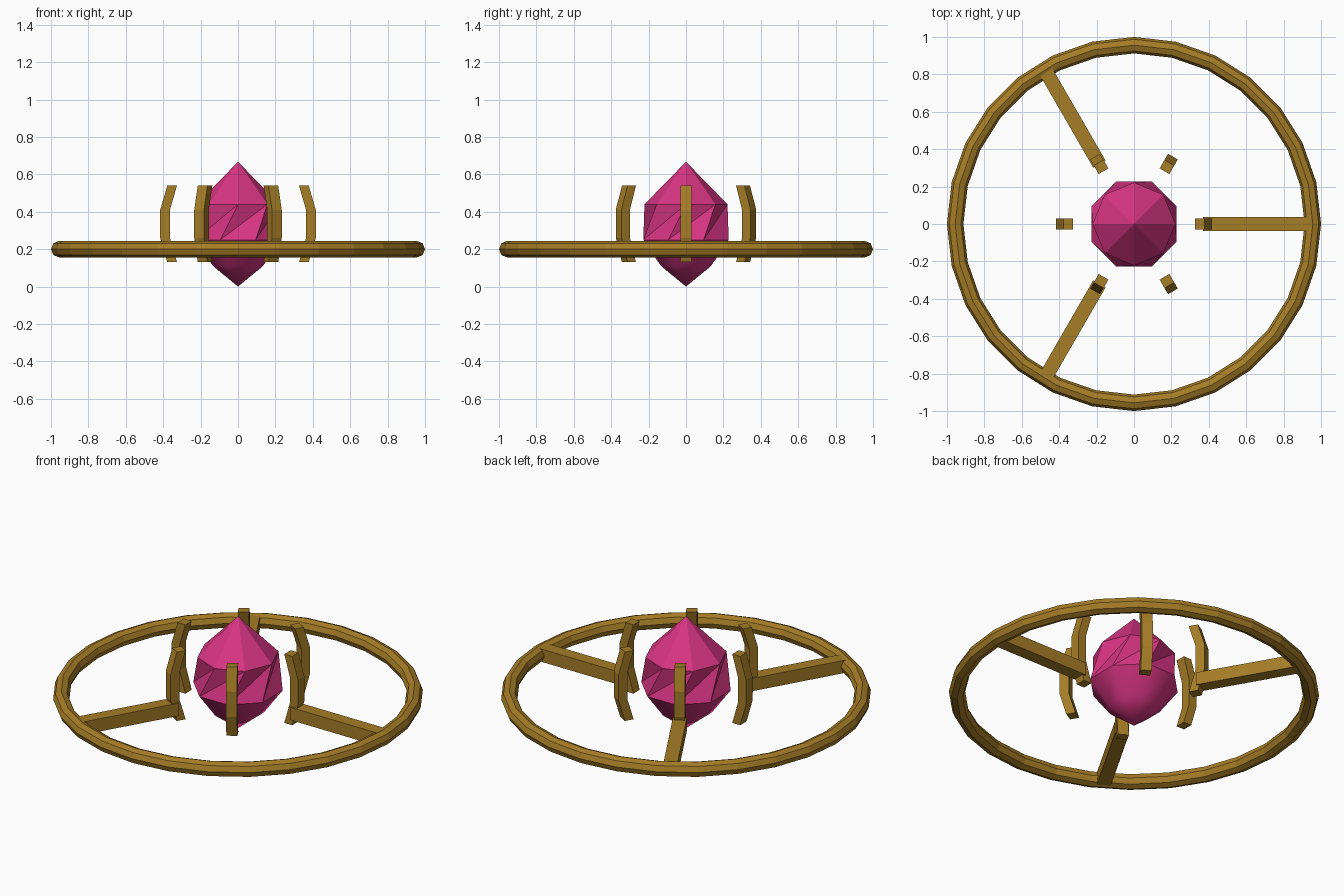
import bpy, bmesh, math
from mathutils import Matrix

cube = bpy.data.objects.get("Cube")
if cube:
    bpy.data.objects.remove(cube, do_unlink=True)


def material(name, rgb):
    m = bpy.data.materials.new(name)
    m.use_nodes = True
    m.diffuse_color = (*rgb, 1)
    bsdf = next(n for n in m.node_tree.nodes if n.type == 'BSDF_PRINCIPLED')
    bsdf.inputs["Base Color"].default_value = (*rgb, 1)
    return m


gold = material("old gold", (0.38, 0.205, 0.02))
pink = material("gem pink", (0.68, 0.035, 0.225))


def finish(bm, name, mat):
    bmesh.ops.recalc_face_normals(bm, faces=bm.faces)
    mesh = bpy.data.meshes.new(name)
    bm.to_mesh(mesh)
    bm.free()
    mesh.materials.append(mat)
    ob = bpy.data.objects.new(name, mesh)
    bpy.context.collection.objects.link(ob)
    return ob


def circle(bm, radius, z, offset, n=8):
    angles = [math.tau * (i + offset) / n for i in range(n)]
    return [bm.verts.new((radius * math.cos(a), radius * math.sin(a), z)) for a in angles]


# Outer ring: octagonal section swept round 28 steps
MID_Z, RING_R, TUBE_R = 0.2, 0.956, 0.044
bm = bmesh.new()
loops = []
for k in range(8):
    a = math.tau * k / 8
    loops.append(circle(bm, RING_R + TUBE_R * math.cos(a), MID_Z + TUBE_R * math.sin(a), 0, 28))
for k in range(8):
    a, b = loops[k], loops[(k + 1) % 8]
    for i in range(28):
        j = (i + 1) % 28
        bm.faces.new((a[i], a[j], b[j], b[i]))
finish(bm, "outer_ring", gold)

# Three square spokes from ring to claws
for n in range(3):
    bm = bmesh.new()
    bmesh.ops.create_cube(bm, size=1, matrix=Matrix.Translation((0.66, 0, MID_Z))
                          @ Matrix.Diagonal((0.58, 0.076, 0.076, 1)))
    ob = finish(bm, f"spoke_{n + 1}", gold)
    ob.rotation_euler.z = math.tau * n / 3

# Six bent claws around the gem: (inner radius, height)
profile = [(0.326, 0.13), (0.364, 0.26), (0.364, 0.41), (0.326, 0.54)]
for n in range(6):
    bm = bmesh.new()
    rows = []
    for r, z in profile:
        rows.append([bm.verts.new((x, y, z)) for x, y in
                     ((r, -0.03), (r + 0.052, -0.03), (r + 0.052, 0.03), (r, 0.03))])
    for a, b in zip(rows, rows[1:]):
        for i in range(4):
            j = (i + 1) % 4
            bm.faces.new((a[i], a[j], b[j], b[i]))
    bm.faces.new(rows[0])
    bm.faces.new(rows[-1])
    ob = finish(bm, f"claw_{n + 1}", gold)
    ob.rotation_euler.z = math.tau * n / 6

# Gem: pointed crown, twisted triangular band, tapered base
bm = bmesh.new()
top = bm.verts.new((0, 0, 0.667))
bottom = bm.verts.new((0, 0, 0))
upper = circle(bm, 0.222, 0.44, 0)
girdle = circle(bm, 0.247, 0.25, 0.5)
lower = circle(bm, 0.145, 0.11, 0.5)
for i in range(8):
    j = (i + 1) % 8
    bm.faces.new((upper[i], upper[j], top))
    # each upper corner joins the girdle corners one step behind it
    bm.faces.new((girdle[i - 2], girdle[i - 1], upper[i]))
    bm.faces.new((girdle[i - 1], upper[j], upper[i]))
    base = [bm.faces.new((lower[i], lower[j], girdle[j], girdle[i])),
            bm.faces.new((bottom, lower[j], lower[i]))]
    for f in base:
        f.smooth = True
for i in range(8):
    bm.edges.get((girdle[i - 1], girdle[i])).smooth = False
finish(bm, "gem", pink)
